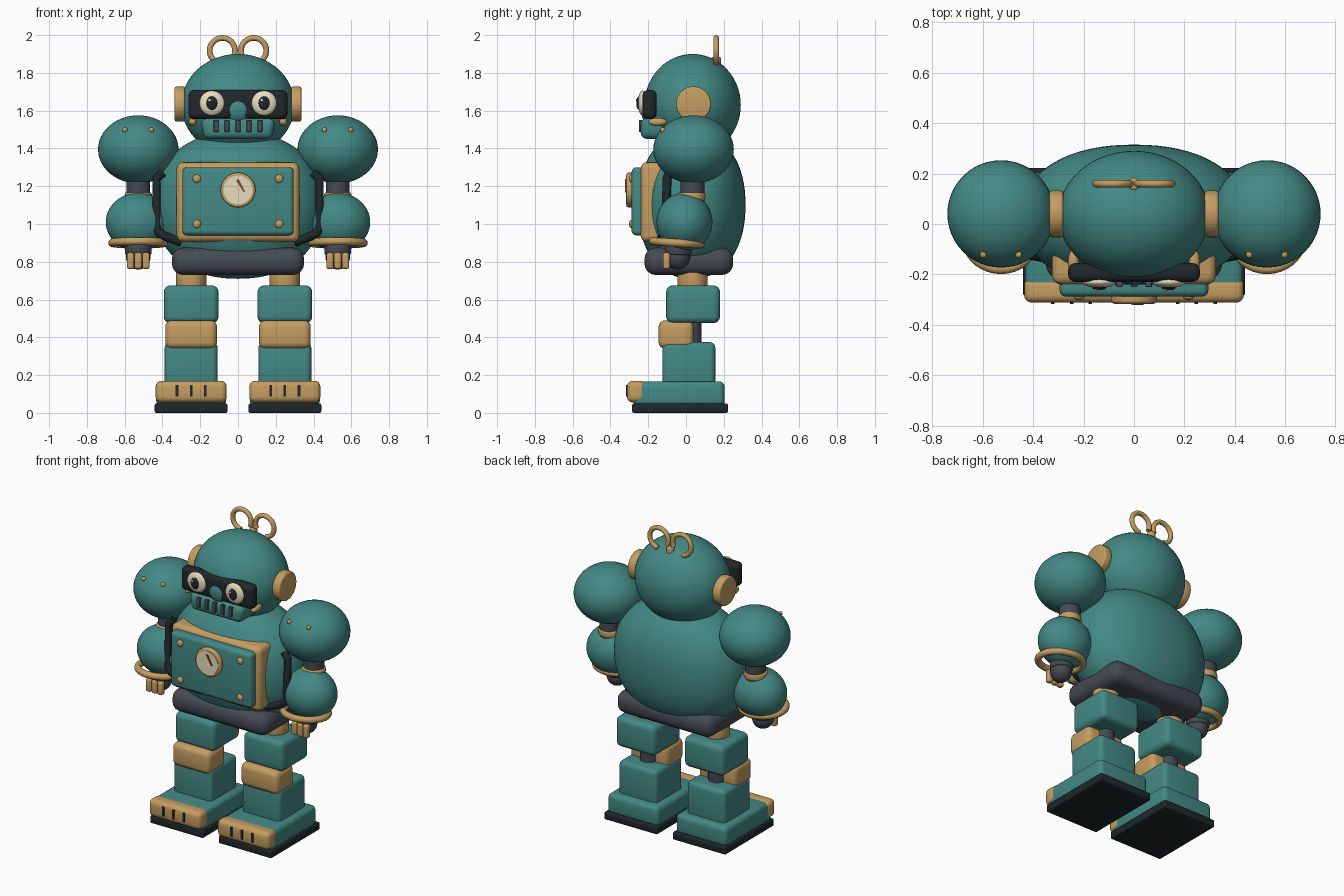
import bpy, bmesh, math
from mathutils import Matrix, Vector

if "Cube" in bpy.data.objects:
    bpy.data.objects.remove(bpy.data.objects["Cube"])


def material(name, rgb):
    m = bpy.data.materials.new(name)
    m.diffuse_color = (*rgb, 1)
    m.use_nodes = True
    m.node_tree.nodes["Principled BSDF"].inputs["Base Color"].default_value = m.diffuse_color
    return m


TEAL = material("teal", (0.055, 0.25, 0.235))
GOLD = material("gold", (0.56, 0.34, 0.12))
GREY = material("dark_grey", (0.06, 0.068, 0.085))
BLACK = material("black", (0.014, 0.02, 0.023))
CREAM = material("cream", (0.80, 0.72, 0.52))
RED = material("needle_red", (0.30, 0.06, 0.04))


def finish(name, bm, mat, loc=(0, 0, 0), rot=(0, 0, 0)):
    mesh = bpy.data.meshes.new(name)
    bmesh.ops.recalc_face_normals(bm, faces=bm.faces)
    bm.to_mesh(mesh)
    bm.free()
    ob = bpy.data.objects.new(name, mesh)
    bpy.context.collection.objects.link(ob)
    ob.location, ob.rotation_euler = loc, rot
    mesh.materials.append(mat)
    bpy.ops.object.select_all(action='DESELECT')
    ob.select_set(True)
    bpy.context.view_layer.objects.active = ob
    bpy.ops.object.shade_smooth_by_angle(angle=math.radians(40))
    return ob


def ball(name, loc, radii, mat, power=2.0, seg=48):
    """Ellipsoid; power above 2 makes it slightly boxier."""
    bm = bmesh.new()
    bmesh.ops.create_uvsphere(bm, u_segments=seg, v_segments=seg // 2, radius=1)
    for v in bm.verts:
        k = sum(abs(c) ** power for c in v.co) ** (-1 / power)
        v.co = Vector(c * k * r for c, r in zip(v.co, radii))
    return finish(name, bm, mat, loc)


def box(name, lo, hi, mat, bevel=0.0, taper=1.0, rot=(0, 0, 0)):
    """Rounded box between two corners; taper scales the bottom in x."""
    lo, hi = Vector(lo), Vector(hi)
    bm = bmesh.new()
    bmesh.ops.create_cube(bm, size=1)
    for v in bm.verts:
        v.co = Vector(c * d for c, d in zip(v.co, hi - lo))
        if v.co.z < 0:
            v.co.x *= taper
    if bevel:
        bmesh.ops.bevel(bm, geom=bm.edges[:], offset=bevel, segments=4,
                        profile=0.5, affect='EDGES', clamp_overlap=True)
    return finish(name, bm, mat, (lo + hi) / 2, rot)


def disc(name, loc, r, depth, mat, axis='Z', bevel=0.0):
    bm = bmesh.new()
    bmesh.ops.create_cone(bm, cap_ends=True, segments=40, radius1=r, radius2=r, depth=depth)
    if bevel:
        rims = [e for e in bm.edges if abs(e.verts[0].co.z - e.verts[1].co.z) < 1e-6]
        bmesh.ops.bevel(bm, geom=rims, offset=bevel, segments=3, profile=0.5, affect='EDGES')
    rot = {'X': (0, math.pi / 2, 0), 'Y': (math.pi / 2, 0, 0), 'Z': (0, 0, 0)}[axis]
    return finish(name, bm, mat, loc, rot)


def tube(name, points, r, mat, cyclic=False):
    cu = bpy.data.curves.new(name, 'CURVE')
    cu.dimensions = '3D'
    cu.bevel_depth, cu.bevel_resolution, cu.use_fill_caps = r, 4, True
    sp = cu.splines.new('POLY')
    sp.points.add(len(points) - 1)
    for p, co in zip(sp.points, points):
        p.co = (*co, 1)
    sp.use_cyclic_u = cyclic
    tmp = bpy.data.objects.new(name + "_path", cu)
    bm = bmesh.new()
    bpy.context.collection.objects.link(tmp)
    mesh = tmp.evaluated_get(bpy.context.evaluated_depsgraph_get()).to_mesh()
    bm.from_mesh(mesh)
    bpy.data.objects.remove(tmp)
    return finish(name, bm, mat)


# Torso, pelvis and head
ball("torso", (0, 0.03, 1.1), (0.45, 0.285, 0.39), TEAL, 2.2, 64)
box("pelvis", (-0.35, -0.22, 0.73), (0.35, 0.25, 0.875), GREY, 0.06)
ball("head", (0, 0.035, 1.63), (0.30, 0.255, 0.27), TEAL, seg=64)

# Chest panel with dial
box("chest_frame", (-0.325, -0.24, 0.905), (0.325, -0.04, 1.327), GOLD, 0.035)
box("chest_plate", (-0.295, -0.288, 0.94), (0.295, -0.2, 1.30), TEAL, 0.025)
disc("dial_rim", (0, -0.295, 1.18), 0.092, 0.04, GOLD, 'Y', 0.01)
disc("dial_face", (0, -0.305, 1.18), 0.077, 0.026, CREAM, 'Y')
box("dial_needle", (-0.007, -0.322, 1.165), (0.037, -0.316, 1.24), RED, 0,
    0.6, (0, math.radians(-30), 0)).scale.x = 0.35
for x in (-0.218, 0.218):
    for z in (1.0, 1.24):
        ball("panel_rivet", (x, -0.288, z), (0.022, 0.014, 0.022), GOLD, seg=20)

# Face: visor, nose, jaw grille
box("visor", (-0.262, -0.23, 1.555), (0.262, -0.155, 1.71), BLACK, 0.03)
ball("nose", (0, -0.19, 1.605), (0.075, 0.05, 0.075), TEAL, seg=28)
box("jaw", (-0.197, -0.24, 1.45), (0.197, -0.04, 1.56), TEAL, 0.035, 0.93)
for i in range(-2, 3):
    box("mouth_slot", (i * 0.058 - 0.013, -0.25, 1.487), (i * 0.058 + 0.013, -0.23, 1.55), GREY, 0.004)

# Antenna base
disc("antenna_base", (0, 0.16, 1.855), 0.024, 0.06, GOLD, 'Z', 0.006)

for s in (-1, 1):
    side = "right" if s > 0 else "left"

    # Eyes, ears, cheek bolts, antenna loops
    ball(side + "_eye", (s * 0.138, -0.23, 1.64), (0.066, 0.024, 0.066), CREAM, seg=36)
    ball(side + "_pupil", (s * 0.138, -0.25, 1.64), (0.029, 0.013, 0.036), BLACK, seg=24)
    ball(side + "_eye_glint", (s * 0.138 - 0.012, -0.261, 1.655), (0.008, 0.004, 0.008), CREAM, seg=12)
    disc(side + "_ear", (s * 0.308, 0.04, 1.635), 0.093, 0.056, GOLD, 'X', 0.012)
    ball(side + "_cheek_bolt", (s * 0.24, -0.15, 1.54), (0.022, 0.05, 0.022), GOLD, seg=20)
    arc = [math.radians(205 - 9 * i) for i in range(33)]
    tube(side + "_antenna_loop", [(s * (0.083 + 0.067 * math.cos(a)), 0.16, 1.918 + 0.067 * math.sin(a))
                                  for a in arc], 0.015, GOLD)

    # Dark side strap
    tube(side + "_strap", [(s * 0.40, -0.09, 1.27), (s * 0.432, -0.10, 1.24), (s * 0.432, -0.11, 0.97),
                           (s * 0.40, -0.12, 0.94), (s * 0.30, -0.14, 0.905)], 0.024, BLACK)

    # Arm
    ax = s * 0.528
    ball(side + "_shoulder", (ax, 0.04, 1.395), (0.213, 0.213, 0.18), TEAL)
    for dx in (-0.07, 0.07):
        ball(side + "_shoulder_rivet", (ax + dx, -0.122, 1.498), (0.014, 0.014, 0.014), GOLD, seg=14)
    disc(side + "_upper_arm", (ax, 0.035, 1.18), 0.063, 0.18, GREY)
    disc(side + "_elbow_ring", (ax, 0.03, 1.145), 0.072, 0.045, GOLD, 'Z', 0.012)
    ball(side + "_forearm", (ax, -0.008, 1.01), (0.172, 0.148, 0.155), TEAL)
    ring = [math.radians(10 * i) for i in range(36)]
    tube(side + "_cuff", [(ax + 0.138 * math.cos(a), -0.05 + 0.128 * math.sin(a), 0.9 - 0.06 * math.sin(a) * 0.15)
                          for a in ring], 0.021, GOLD, True)
    disc(side + "_wrist", (ax, -0.04, 0.865), 0.07, 0.06, GREY, 'Z', 0.012)
    ball(side + "_hand", (ax, -0.045, 0.825), (0.065, 0.068, 0.066), GREY, seg=28)
    for i in (-1, 0, 1):
        fx = ax + i * 0.041
        box(side + "_finger", (fx - 0.019, -0.122, 0.762), (fx + 0.019, -0.085, 0.848), GOLD, 0.012)

    # Leg, from hip to sole
    def leg_box(part, half, y0, y1, z0, z1, mat, bevel):
        box(side + part, (s * 0.248 - half, y0, z0), (s * 0.248 + half, y1, z1), mat, bevel)

    lx = s * 0.248
    disc(side + "_hip", (lx, 0.035, 0.71), 0.08, 0.1, GOLD, 'Z', 0.012)
    leg_box("_thigh", 0.145, -0.105, 0.18, 0.475, 0.675, TEAL, 0.035)
    leg_box("_knee_pad", 0.137, -0.145, 0.04, 0.34, 0.49, GOLD, 0.035)
    disc(side + "_knee_joint", (lx, 0.028, 0.42), 0.055, 0.2, GREY)
    leg_box("_shin", 0.14, -0.125, 0.155, 0.14, 0.375, TEAL, 0.03)
    leg_box("_foot", 0.185, -0.28, 0.205, 0.035, 0.167, TEAL, 0.03)
    leg_box("_toe_cap", 0.188, -0.312, -0.215, 0.055, 0.17, GOLD, 0.03)
    leg_box("_sole", 0.193, -0.285, 0.222, 0.0, 0.05, BLACK, 0.01)
    for i in (-1, 0, 1):
        tx = lx + i * 0.075
        box(side + "_toe_slot", (tx - 0.007, -0.318, 0.088), (tx + 0.007, -0.3, 0.148), BLACK)
